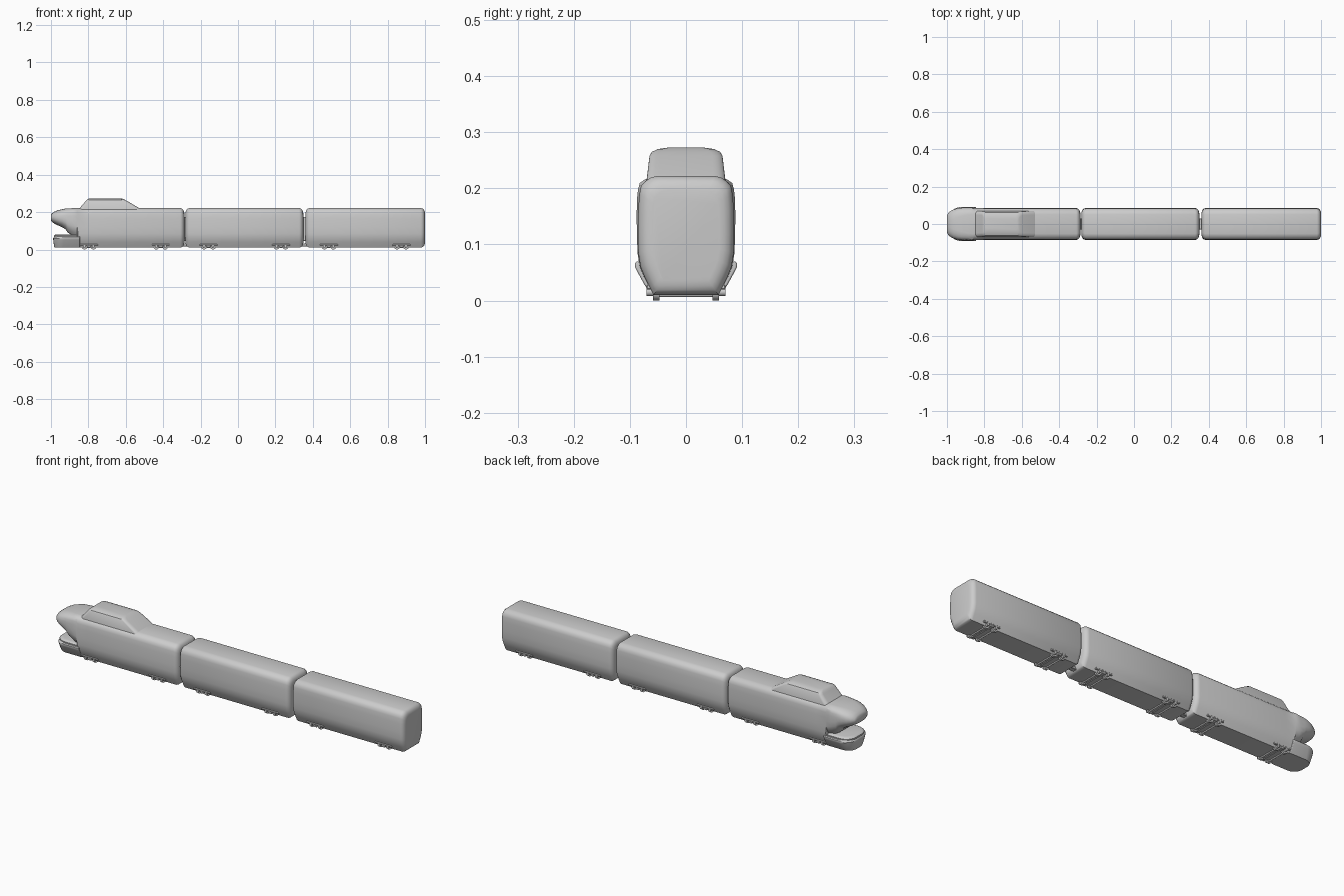
import bpy, bmesh, math

if "Cube" in bpy.data.objects:
    bpy.data.objects.remove(bpy.data.objects["Cube"])

# Half cross-section of a carriage (y, z), bottom to top
PROFILE = [(0.058, 0.010), (0.063, 0.020), (0.073, 0.040), (0.081, 0.060), (0.085, 0.085),
           (0.0855, 0.12), (0.085, 0.165), (0.083, 0.190), (0.080, 0.205),
           (0.072, 0.213), (0.063, 0.219), (0.052, 0.222)]
Z0, Z1 = 0.010, 0.222


def loft(name, rings, angle=35):
    bm = bmesh.new()
    loops = [[bm.verts.new(p) for p in ring] for ring in rings]
    n = len(loops[0])
    for a, b in zip(loops, loops[1:]):
        for i in range(n):
            j = (i + 1) % n
            bm.faces.new((a[i], a[j], b[j], b[i]))
    bm.faces.new(loops[0][::-1])
    bm.faces.new(loops[-1])
    bmesh.ops.recalc_face_normals(bm, faces=bm.faces)
    return finish(name, bm, angle)


def finish(name, bm, angle=35):
    me = bpy.data.meshes.new(name)
    bm.to_mesh(me)
    bm.free()
    ob = bpy.data.objects.new(name, me)
    bpy.context.collection.objects.link(ob)
    bpy.ops.object.select_all(action='DESELECT')
    ob.select_set(True)
    bpy.context.view_layer.objects.active = ob
    bpy.ops.object.shade_smooth_by_angle(angle=math.radians(angle))
    return ob


def section(x, zb=Z0, zt=Z1, hw=0.0855, oval=0.0):
    """Carriage section fitted to zb..zt and half width hw, blended towards an oval."""
    half = []
    for i, (y, z) in enumerate(PROFILE):
        u, v = y / 0.0855, (z - Z0) / (Z1 - Z0)
        t = math.pi * ((i + 0.5) / len(PROFILE) - 0.5)
        ou, ov = math.cos(t) ** 0.7, 0.5 + 0.5 * math.sin(t)
        u, v = u + (ou - u) * oval, v + (ov - v) * oval
        half.append((u * hw, zb + v * (zt - zb)))
    return [(x, y, z) for y, z in half] + [(x, -y, z) for y, z in reversed(half)]


def rounded_ring(z, x0, x1, hy, rf, rb, seg=6):
    """Plan outline with front corner radius rf and back corner radius rb."""
    pts = []
    for cx, cy, r, start in ((x1 - rb, hy - rb, rb, 0), (x0 + rf, hy - rf, rf, 90),
                             (x0 + rf, -hy + rf, rf, 180), (x1 - rb, -hy + rb, rb, 270)):
        for k in range(seg + 1):
            a = math.radians(start + 90 * k / seg)
            pts.append((cx + r * math.cos(a), cy + r * math.sin(a), z))
    return pts


def box(name, x, y, z, sx, sy, sz, bevel=0.002):
    bm = bmesh.new()
    bmesh.ops.create_cube(bm, size=1)
    for v in bm.verts:
        v.co = (x + v.co.x * sx, y + v.co.y * sy, z + v.co.z * sz)
    bmesh.ops.bevel(bm, geom=bm.edges[:], offset=bevel, segments=1, affect='EDGES')
    return finish(name, bm)


def disc(name, x, y, z, r, depth, seg=20):
    ring = [(r * math.cos(2 * math.pi * k / seg), r * math.sin(2 * math.pi * k / seg)) for k in range(seg)]
    return loft(name, [[(x + a, y + s * depth / 2, z + b) for a, b in ring] for s in (-1, 1)])


# Rounded carriage end: distance in from the end, inset of the outline
END = [(0.0, 0.026), (0.002, 0.017), (0.006, 0.009), (0.013, 0.003), (0.022, 0.0)]


def end_rings(x, direction):
    return [section(x + direction * d, Z0 + i, Z1 - i, 0.0855 - i) for d, i in END]


# Carriages
for name, xa, xb in (("middle_carriage", -0.281, 0.349), ("rear_carriage", 0.361, 1.0)):
    loft(name, end_rings(xa, 1) + end_rings(xb, -1)[::-1])

# Locomotive with overhanging nose: x, bottom, top, half width, ovalness
NOSE = [(-1.0, 0.156, 0.184, 0.045, 1), (-0.995, 0.147, 0.193, 0.056, 1),
        (-0.983, 0.139, 0.202, 0.068, 0.9), (-0.965, 0.130, 0.210, 0.078, 0.7),
        (-0.940, 0.119, 0.216, 0.085, 0.5), (-0.922, 0.108, 0.219, 0.087, 0.35),
        (-0.910, 0.090, 0.220, 0.088, 0.25), (-0.885, 0.076, 0.221, 0.088, 0.12),
        (-0.860, 0.066, 0.222, 0.088, 0), (-0.855, 0.010, 0.222, 0.087, 0),
        (-0.80, 0.010, 0.222, 0.0855, 0)]
loft("locomotive_body", [section(*s) for s in NOSE] + end_rings(-0.287, -1)[::-1])

# Raised cab: z, front x, back x, half width, corner radius
CAB = [(0.205, -0.857, -0.508, 0.071, 0.022), (0.217, -0.853, -0.522, 0.070, 0.022),
       (0.225, -0.844, -0.534, 0.069, 0.021), (0.258, -0.815, -0.590, 0.065, 0.018),
       (0.265, -0.809, -0.603, 0.061, 0.017), (0.270, -0.803, -0.613, 0.050, 0.016),
       (0.273, -0.797, -0.622, 0.030, 0.014)]
loft("cab", [rounded_ring(z, a, b, h, r, r) for z, a, b, h, r in CAB], 25)

# Front skirt below the nose and the lip on top of it
loft("front_skirt", [rounded_ring(z, a, -0.845, h, f, 0.004) for z, a, h, f in
                     ((0.010, -0.982, 0.062, 0.045), (0.030, -0.985, 0.075, 0.052),
                      (0.052, -0.988, 0.087, 0.060), (0.060, -0.988, 0.091, 0.062),
                      (0.066, -0.984, 0.091, 0.062), (0.070, -0.978, 0.087, 0.060))])
loft("skirt_lip", [rounded_ring(z, a, -0.86, h, 0.055, 0.004) for z, a, h in
                   ((0.064, -0.984, 0.080), (0.074, -0.985, 0.080),
                    (0.079, -0.979, 0.075), (0.081, -0.968, 0.066))])

# Couplers between the carriages
for x in (-0.284, 0.355):
    box("coupler", x, 0, 0.024, 0.09, 0.024, 0.014)
    box("gangway", x, 0, 0.11, 0.03, 0.06, 0.13)

# Bogies: two axles, four wheels and side frames each
for x in (-0.797, -0.413, -0.158, 0.230, 0.486, 0.874):
    box("bogie_beam", x, 0, 0.012, 0.018, 0.11, 0.010)
    for s in (-1, 1):
        box("bogie_side_frame", x, s * 0.066, 0.024, 0.096, 0.009, 0.009)
        box("bogie_spring", x, s * 0.066, 0.016, 0.022, 0.008, 0.012)
        for dx in (-0.024, 0.024):
            disc("wheel", x + dx, s * 0.053, 0.015, 0.015, 0.011)
            disc("axle_box", x + dx, s * 0.064, 0.015, 0.007, 0.013, 12)
    for dx in (-0.024, 0.024):
        disc("axle", x + dx, 0, 0.011, 0.005, 0.11, 12)
